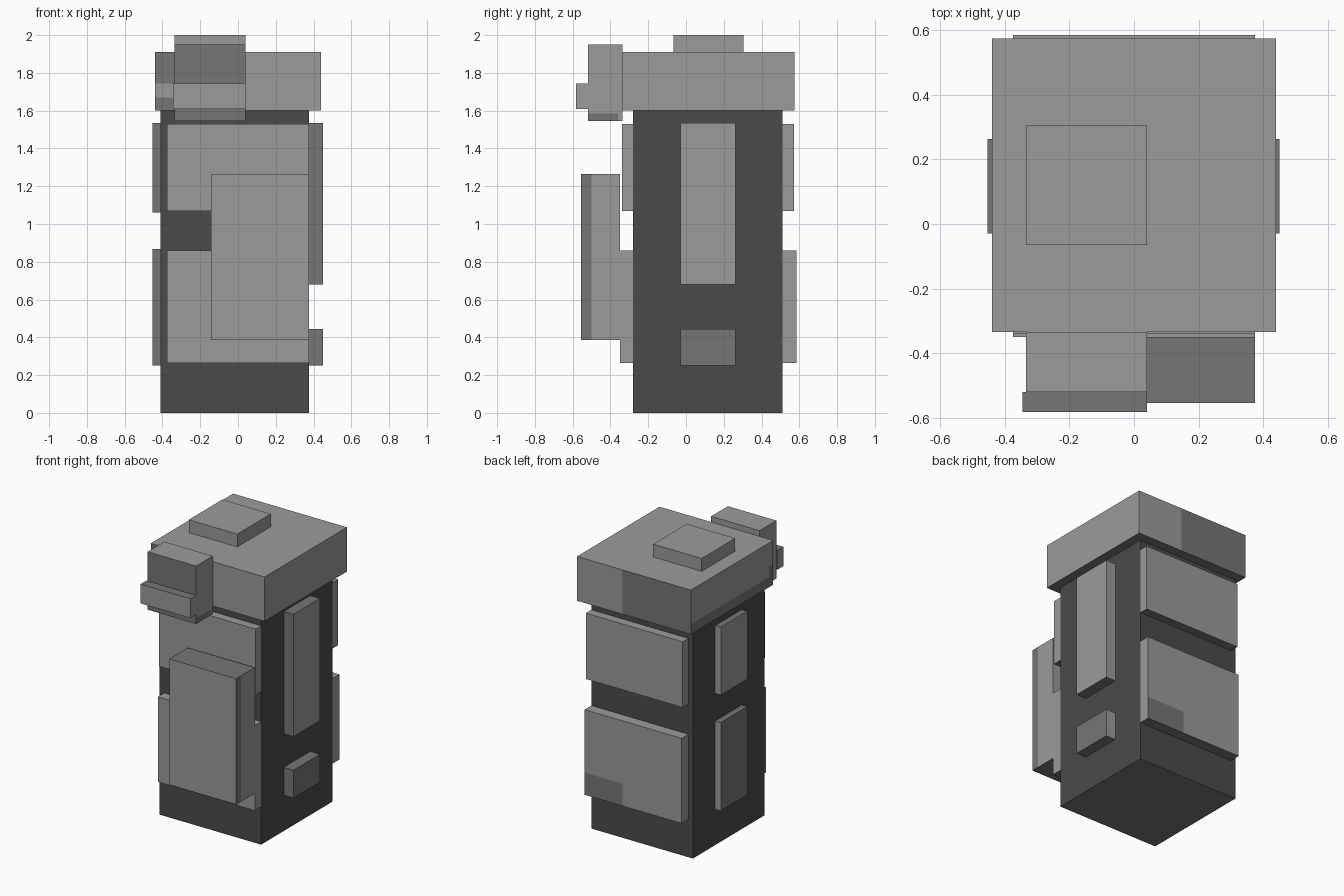
import bpy
import bmesh
from mathutils import Vector

if "Cube" in bpy.data.objects:
    bpy.data.objects.remove(bpy.data.objects["Cube"])


def material(name, rgb):
    m = bpy.data.materials.new(name)
    m.diffuse_color = (*rgb, 1.0)
    m.use_nodes = True
    m.node_tree.nodes["Principled BSDF"].inputs["Base Color"].default_value = m.diffuse_color
    return m


MATS = [material("light_grey", (0.335, 0.323, 0.323)),
        material("mid_grey", (0.181, 0.181, 0.181)),
        material("dark_brown_grey", (0.074, 0.069, 0.067))]
LIGHT, MID, DARK = range(3)
DIRS = {"+x": (1, 0, 0), "-x": (-1, 0, 0), "+y": (0, 1, 0),
        "-y": (0, -1, 0), "+z": (0, 0, 1), "-z": (0, 0, -1)}


def box(name, x, y, z, base=LIGHT, mid=("-z",), cuts=(), patch=None):
    """Box from ranges; sides listed in mid are mid grey.
    cuts = (axis, value) splits; patch(side, centre) marks extra mid faces."""
    bm = bmesh.new()
    bmesh.ops.create_cube(bm, size=1)
    for v in bm.verts:
        v.co = Vector([r[0] if c < 0 else r[1] for c, r in zip(v.co, (x, y, z))])
    for axis, value in cuts:
        co, no = Vector(), Vector()
        co[axis], no[axis] = value, 1
        bmesh.ops.bisect_plane(bm, geom=bm.verts[:] + bm.edges[:] + bm.faces[:],
                               plane_co=co, plane_no=no)
    bm.normal_update()
    for f in bm.faces:
        side = max(DIRS, key=lambda d: f.normal.dot(Vector(DIRS[d])))
        f.material_index = base
        if side in mid or (patch and patch(side, f.calc_center_median())):
            f.material_index = MID
    me = bpy.data.meshes.new(name)
    bm.to_mesh(me)
    bm.free()
    for m in MATS:
        me.materials.append(m)
    ob = bpy.data.objects.new(name, me)
    bpy.context.collection.objects.link(ob)
    return ob


# Main column
box("body", (-0.41, 0.375), (-0.28, 0.51), (0, 1.6), base=DARK)


# Head slab with worn mid-grey areas
def head_patch(side, c):
    if side == "-y":
        return c.x < -0.15 and not 1.67 < c.z < 1.745
    if side == "+y":
        return c.x < 0.09
    if side == "-x":
        return c.z < 1.67 or (c.y < -0.29 and c.z < 1.745)
    return False


box("head", (-0.44, 0.44), (-0.335, 0.575), (1.6, 1.91),
    cuts=[(0, -0.15), (0, 0.09), (1, -0.29), (2, 1.67), (2, 1.745)],
    patch=head_patch)
box("top_plate", (-0.335, 0.04), (-0.065, 0.305), (1.91, 2.0))

# Face block and its protruding bar
box("face_block", (-0.335, 0.04), (-0.52, -0.335), (1.545, 1.95),
    mid=("-y", "-z"), cuts=[(2, 1.585), (1, -0.36)],
    patch=lambda s, c: s == "+x" and c.z < 1.585 and c.y < -0.36)
box("face_bar", (-0.345, 0.04), (-0.583, -0.52), (1.61, 1.745),
    mid=("+z", "-z"))

# Front and back panels
PX = (-0.375, 0.375)
box("front_upper_panel", PX, (-0.34, -0.28), (1.07, 1.53))
box("front_lower_panel", PX, (-0.35, -0.28), (0.265, 0.86))
box("back_upper_panel", PX, (0.51, 0.572), (1.07, 1.53))
box("back_lower_panel", PX, (0.51, 0.585), (0.265, 0.86),
    cuts=[(0, 0.08), (2, 0.42)],
    patch=lambda s, c: s == "+y" and c.x > 0.08 and c.z < 0.42)

# Chest box on the front
box("chest_box", (-0.143, 0.375), (-0.555, -0.35), (0.385, 1.265),
    mid=("+z", "-z"), cuts=[(1, -0.5)],
    patch=lambda s, c: s in ("+x", "-x") and c.y < -0.5)

# Side plates
SY = (-0.03, 0.263)
EDGES = ("-y", "+z", "-z")
box("right_upper_plate", (0.375, 0.45), SY, (0.68, 1.535), mid=EDGES)
box("right_lower_plate", (0.375, 0.45), SY, (0.25, 0.445), mid=EDGES + ("+x",))
box("left_upper_plate", (-0.453, -0.41), SY, (1.06, 1.535), mid=EDGES)
box("left_lower_plate", (-0.453, -0.41), SY, (0.25, 0.868), mid=EDGES + ("-x",))
